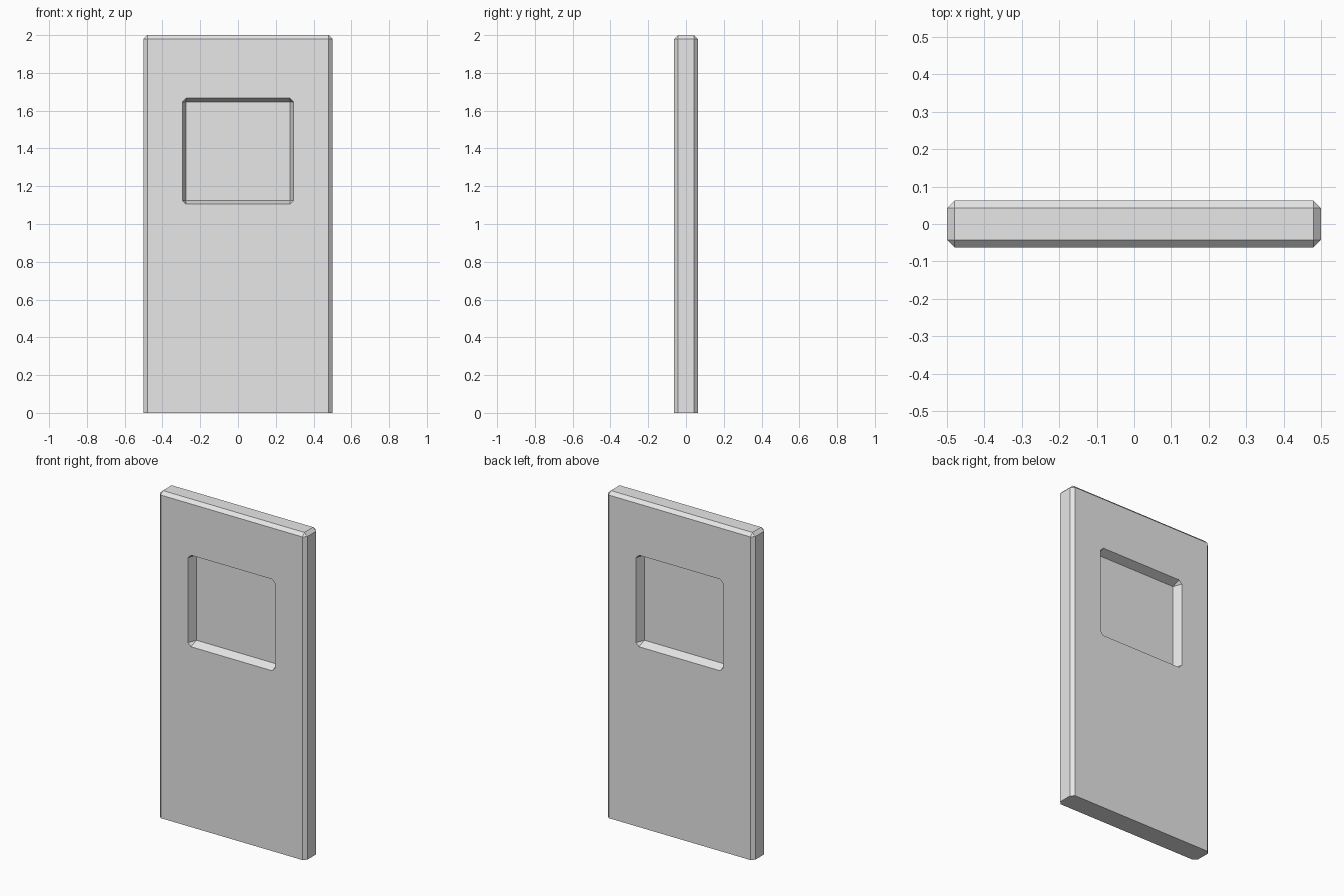
import bpy
import bmesh

# Remove the default cube
default = bpy.data.objects.get("Cube")
if default:
    bpy.data.objects.remove(default, do_unlink=True)

WIDTH, DEPTH, HEIGHT = 1.0, 0.125, 2.0
CHAMFER = 0.02
WIN_HALF_X, WIN_LOW, WIN_HIGH = 0.275, 1.125, 1.646
PANE_HALF = 0.01

grey = bpy.data.materials.new("door_grey")
grey.use_nodes = True
colour = (0.8, 0.8, 0.8, 1.0)
grey.diffuse_color = colour
grey.node_tree.nodes["Principled BSDF"].inputs["Base Color"].default_value = colour


def finish(bm, name):
    mesh = bpy.data.meshes.new(name)
    bmesh.ops.recalc_face_normals(bm, faces=bm.faces)
    bm.to_mesh(mesh)
    bm.free()
    mesh.materials.append(grey)
    obj = bpy.data.objects.new(name, mesh)
    bpy.context.collection.objects.link(obj)
    return obj


# Door slab, chamfered everywhere except around the foot
bm = bmesh.new()
bmesh.ops.create_cube(bm, size=1)
for v in bm.verts:
    v.co.x *= WIDTH
    v.co.y *= DEPTH
    v.co.z = (v.co.z + 0.5) * HEIGHT
edges = [e for e in bm.edges if max(v.co.z for v in e.verts) > 1]
bmesh.ops.bevel(bm, geom=edges, offset=CHAMFER, segments=1,
                affect='EDGES', clamp_overlap=True)
door = finish(bm, "door_panel")


def window_cutter(side):
    """Square-walled recess flaring to a clipped-corner rim at the face."""
    face = DEPTH / 2
    bm = bmesh.new()
    for sx in (-1, 1):
        for z, sz in ((WIN_LOW, -1), (WIN_HIGH, 1)):
            x = sx * WIN_HALF_X
            for y in (PANE_HALF, face - CHAMFER):
                bm.verts.new((x, side * y, z))
            for y in (face, face + CHAMFER):
                bm.verts.new((x + sx * CHAMFER, side * y, z))
                bm.verts.new((x, side * y, z + sz * CHAMFER))
    bmesh.ops.convex_hull(bm, input=bm.verts)
    bmesh.ops.dissolve_limit(bm, angle_limit=0.01, verts=bm.verts, edges=bm.edges)
    return finish(bm, "window_cutter")


# Window recess on the front and back, leaving a thin pane between
for side in (-1, 1):
    cutter = window_cutter(side)
    cutter.hide_render = True
    mod = door.modifiers.new("window_recess", 'BOOLEAN')
    mod.operation = 'DIFFERENCE'
    mod.solver = 'EXACT'
    mod.object = cutter
    bpy.context.view_layer.objects.active = door
    bpy.ops.object.modifier_apply(modifier=mod.name)
    bpy.data.objects.remove(cutter, do_unlink=True)
